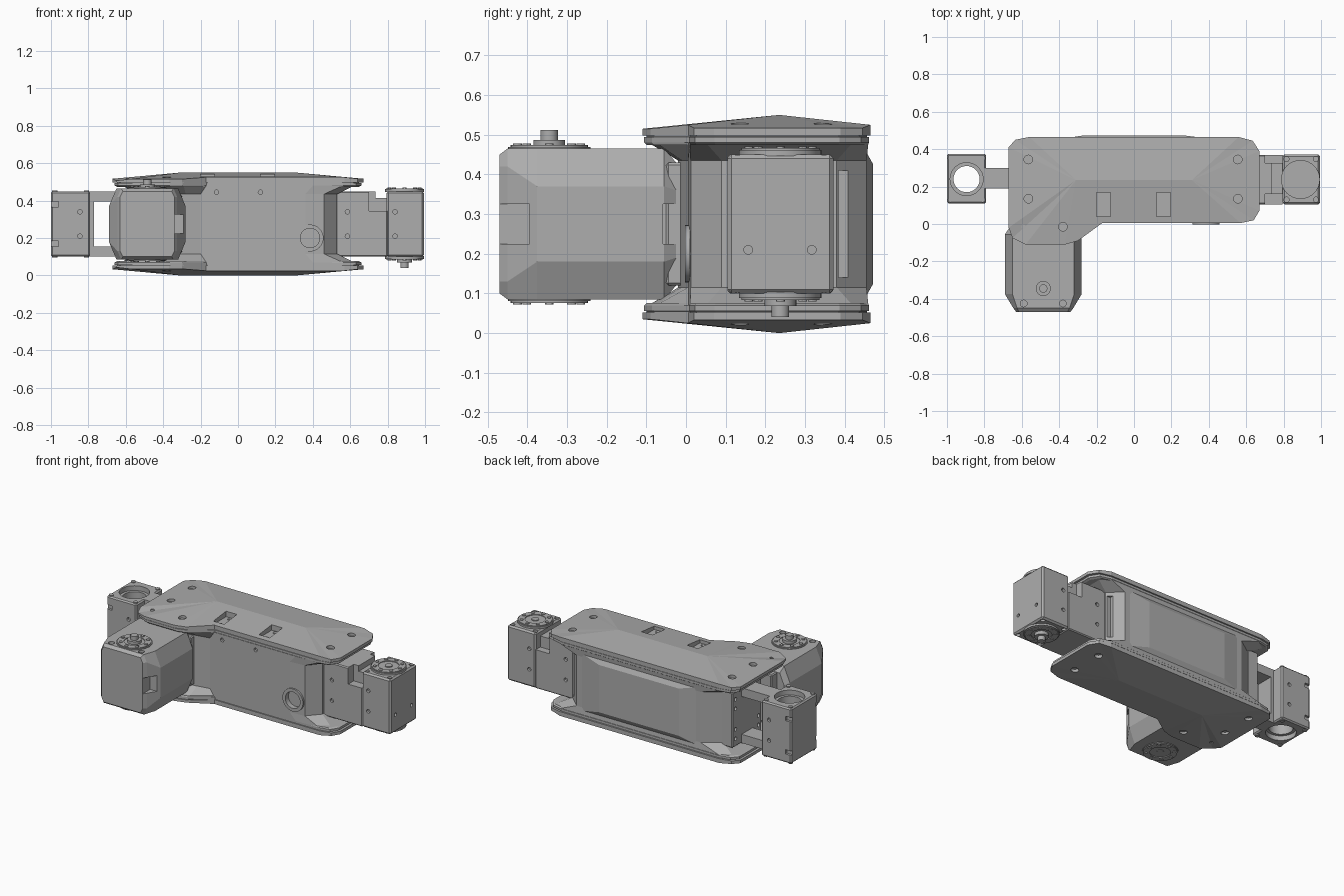
import bpy, bmesh, math
from mathutils import Matrix, Vector

if "Cube" in bpy.data.objects:
    bpy.data.objects.remove(bpy.data.objects["Cube"])

GREY = (0.42, 0.42, 0.42, 1)
grey = bpy.data.materials.new("machined_grey")
grey.use_nodes = True
grey.diffuse_color = GREY
grey.node_tree.nodes["Principled BSDF"].inputs["Base Color"].default_value = GREY

MID = 0.275  # height of the symmetry plane


def finish(name, bm, smooth=False):
    bmesh.ops.recalc_face_normals(bm, faces=bm.faces[:])
    mesh = bpy.data.meshes.new(name)
    bm.to_mesh(mesh)
    bm.free()
    mesh.materials.append(grey)
    ob = bpy.data.objects.new(name, mesh)
    bpy.context.collection.objects.link(ob)
    if smooth:
        shade(ob)
    return ob


def shade(ob):
    bpy.ops.object.select_all(action='DESELECT')
    ob.select_set(True)
    bpy.context.view_layer.objects.active = ob
    bpy.ops.object.shade_smooth_by_angle(angle=math.radians(30))


def box(name, x, y, z, bevel=0):
    bm = bmesh.new()
    size = Vector((x[1] - x[0], y[1] - y[0], z[1] - z[0]))
    centre = Vector((x[0] + x[1], y[0] + y[1], z[0] + z[1])) / 2
    bmesh.ops.create_cube(bm, size=1, matrix=Matrix.Translation(centre) @ Matrix.Diagonal(size.to_4d()))
    if bevel:
        bmesh.ops.bevel(bm, geom=bm.edges[:], offset=bevel, segments=1, affect='EDGES')
    return finish(name, bm)


def cyl(name, loc, r, depth, axis='z', sides=32):
    rot = {'z': Matrix(), 'x': Matrix.Rotation(math.pi / 2, 4, 'Y'),
           'y': Matrix.Rotation(math.pi / 2, 4, 'X')}[axis]
    bm = bmesh.new()
    bmesh.ops.create_cone(bm, cap_ends=True, segments=sides, radius1=r, radius2=r, depth=depth,
                          matrix=Matrix.Translation(loc) @ rot)
    return finish(name, bm, True)


def loft(name, rings):
    bm = bmesh.new()
    loops = [[bm.verts.new(p) for p in ring] for ring in rings]
    for a, b in zip(loops, loops[1:]):
        for i in range(len(a)):
            j = (i + 1) % len(a)
            bm.faces.new((a[i], a[j], b[j], b[i]))
    bm.faces.new(loops[0])
    bm.faces.new(loops[-1])
    return finish(name, bm)


def cut(ob, cutters):
    for c in cutters:
        c.hide_render = True
        mod = ob.modifiers.new("cut", 'BOOLEAN')
        mod.operation, mod.solver, mod.object = 'DIFFERENCE', 'EXACT', c
        dg = bpy.context.evaluated_depsgraph_get()
        mesh = bpy.data.meshes.new_from_object(ob.evaluated_get(dg))
        ob.modifiers.clear()
        ob.data = mesh
        bpy.data.objects.remove(c)


# Faceted cover plates, above and below
OUTLINE = [(-.56, .465), (.56, .465), (.635, .445), (.67, .39), (.67, .07), (.64, .02), (.57, .005),
           (-.17, .005), (-.30, -.09), (-.37, -.11), (-.58, -.11), (-.65, -.075), (-.67, -.02),
           (-.67, .41), (-.635, .45)]
SCREWS = [(-.565, .345), (-.565, .135), (.555, .345), (.555, .135), (-.38, -.015)]


def cover(name, top):
    def h(z):
        return z if top else 2 * MID - z

    def slab(x, y, grow, z):
        return (x * grow, .2 + (y - .2) * grow, h(z))
    # Backing layer and dark seam under the cover
    loft(name + "_backing", [[slab(x, y, g, z) for x, y in OUTLINE]
                             for g, z in ((.965, .474), (.985, .48), (.985, .494), (.965, .495), (.965, .50))])
    bm = bmesh.new()
    low = [bm.verts.new((x, y, h(.498))) for x, y in OUTLINE]
    rim = [bm.verts.new((x, y, h(.525 - .008 * (abs(x) > .6) - .01 * (y < -.05)))) for x, y in OUTLINE]
    ridge = [bm.verts.new((x, .235, h(.55))) for x in (-.31, .31)]
    bm.faces.new(low)
    for i in range(len(rim)):
        j = (i + 1) % len(rim)
        bm.faces.new((low[i], low[j], rim[j], rim[i]))
        a, b = ridge[rim[i].co.x > 0], ridge[rim[j].co.x > 0]
        bm.faces.new((rim[i], rim[j], b) if a is b else (rim[i], rim[j], b, a))
    ob = finish(name, bm)
    holes = [cyl("hole", (x, y, h(.54)), .023, .06, sides=20) for x, y in SCREWS]
    holes.append(cyl("hole", (-.59, -.015, h(.54)), .012, .06, sides=16))
    if top:
        for x in (-.163, .157):
            holes.append(box("pocket", (x - .038, x + .038), (.04, .168), (.508, .6)))
            for y in (.06, .148):
                cyl("pocket_screw", (x, y, .509), .012, .008, sides=16)
    cut(ob, holes)
    for x, y in SCREWS:
        cyl(name + "_screw", (x, y, h(.508)), .014, .01, sides=16)


cover("top_cover", True)
cover("bottom_cover", False)

# Body core: waist outline and flared outline where it meets the covers
WAIST = [(.36, .005), (.46, .012), (.53, .09), (.53, .38), (.45, .455), (-.42, .455), (-.53, .38),
         (-.53, .08), (-.56, 0), (-.34, -.02), (-.28, -.01), (-.20, .005)]
FLARE = [(.40, .005), (.56, .01), (.62, .05), (.62, .42), (.56, .46), (-.56, .46), (-.62, .42),
         (-.62, 0), (-.60, -.09), (-.36, -.095), (-.29, -.075), (-.17, .005)]
core = loft("body_core", [[(x, y, z) for x, y in ring] for ring, z in
                          ((FLARE, .07), (WAIST, .115), (WAIST, .435), (FLARE, .48))])
cut(core, [cyl("port", (.385, 0, .2), .052, .06, 'y')]
    + [cyl("hole", (x, 0, .445), .012, .04, 'y', 16) for x in (-.115, .12)]
    + [box("slot", (.50, .7), (.385, .43), (.14, .41))])
ring = cyl("port_ring", (.385, .004, .2), .072, .012, 'y')
cut(ring, [cyl("port", (.385, 0, .2), .052, .1, 'y')])
shade(ring)

# Raised rear panel
loft("rear_panel", [[(x, y, z) for x, z in ((-a, MID - b), (c, MID - b), (c, MID + b), (-a, MID + b))]
                    for a, b, c, y in ((.42, .19, .45, .45), (.28, .15, .28, .472))])


# Round output flange with a ring of bolts; s is the outward z direction
def flange(name, x, y, z, s, hub):
    cyl(name, (x, y, z), .104, .014)
    groove = cyl(name + "_ring", (x, y, z + s * .008), .098, .008)
    cut(groove, [cyl("bore", (x, y, z + s * .01), .06, .03)])
    shade(groove)
    cyl(name + "_hub", (x, y, z + s * hub / 4), .04, hub / 2)
    cyl(name + "_shaft", (x, y, z + s * hub / 2), .022, hub)
    for k in range(8):
        a = k * math.pi / 4
        cyl(name + "_bolt", (x + .08 * math.cos(a), y + .08 * math.sin(a), z + s * .01), .011, .012, sides=12)


# Front motor housing: chamfered ring lofted along y
def octagon(y, xh, zh, cx, cz):
    q = [(xh, zh - cz), (xh - cx, zh)]
    pts = q + [(-a, b) for a, b in q[::-1]]
    pts += [(-a, -b) for a, b in pts]
    return [(-.485 + a, y, MID + b) for a, b in pts]


housing = loft("front_motor_housing", [octagon(*r) for r in (
    (-.47, .145, .175, .015, .03), (-.45, .16, .19, .02, .045), (-.375, .205, .19, .04, .095),
    (-.055, .205, .19, .04, .095), (-.025, .185, .155, .03, .07))])
cut(housing, [box("notch", (-.34, -.2), (-.5, -.395), (.225, .325)),
              box("notch", (-.31, -.2), (-.058, 0), (.225, .325))]
    + [cyl("hole", (x, -.425, .465), .018, .03, sides=16) for x in (-.59, -.38)])
box("front_mount", (-.62, -.3), (-.05, .03), (.12, .43), .006)
flange("front_flange_top", -.485, -.345, .462, 1, .05)
flange("front_flange_bottom", -.485, -.345, .088, -1, .01)

# Left arm motor with its mounting bracket
bracket = box("left_bracket", (.50, .80), (.105, .37), (.10, .45), .006)
cut(bracket, [box("step", (.735, .9), (0, .5), (.415, .6)),
              box("side", (.70, .9), (0, .16), (.345, .6)),
              box("side", (.70, .9), (.325, .5), (.345, .6))]
    + [cyl("hole", (.585, y, z), .012, .03, 'y', 16) for y in (.105, .37) for z in (.21, .34)])
motor = box("left_motor", (.795, .995), (.105, .372), (.10, .45), .01)
cut(motor, [cyl("hole", (.84, y, z), .012, .03, 'y', 16) for y in (.105, .372) for z in (.21, .34)]
    + [cyl("hole", (.995, y, .21), .011, .03, 'x', 16) for y in (.157, .317)]
    + [cyl("hole", (x, y, z), .014, .03, sides=16)
       for x in (.815, .973) for y in (.13, .348) for z in (.10, .45)])
flange("left_flange_top", .89, .238, .454, 1, .012)
flange("left_flange_bottom", .89, .238, .096, -1, .055)

# Right arm: hollow bearing block on a windowed bracket
block = box("right_bearing_block", (-1, -.79), (.11, .375), (.10, .45), .008)
cut(block, [cyl("bore", (-.895, .24, MID), .07, .6),
            cyl("seat", (-.895, .24, .45), .088, .06), cyl("seat", (-.895, .24, .10), .088, .06)]
    + [cyl("hole", (-.845, y, z), .012, .03, 'y', 16) for y in (.11, .375) for z in (.21, .34)]
    + [box("slit", (-1.1, -.96), (y - .015, y + .015), (z, z + .028))
       for y in (.11, .375) for z in (.155, .367)])
shade(block)
for x in (-.98, -.81):
    for y in (.13, .352):
        for z in (.10, .45):
            cyl("corner_screw", (x, y, z), .014, .01, sides=16)
arm = box("right_bracket", (-.80, -.52), (.19, .30), (.10, .45))
cut(arm, [box("window", (-.77, -.60), (0, .5), (.155, .395))])
plate = box("right_mount_plate", (-.60, -.52), (.10, .39), (.10, .45), .006)
cut(plate, [cyl("hole", (-.60, y, z), .012, .03, 'x', 16) for y in (.13, .36) for z in (.15, .21, .34, .40)])
